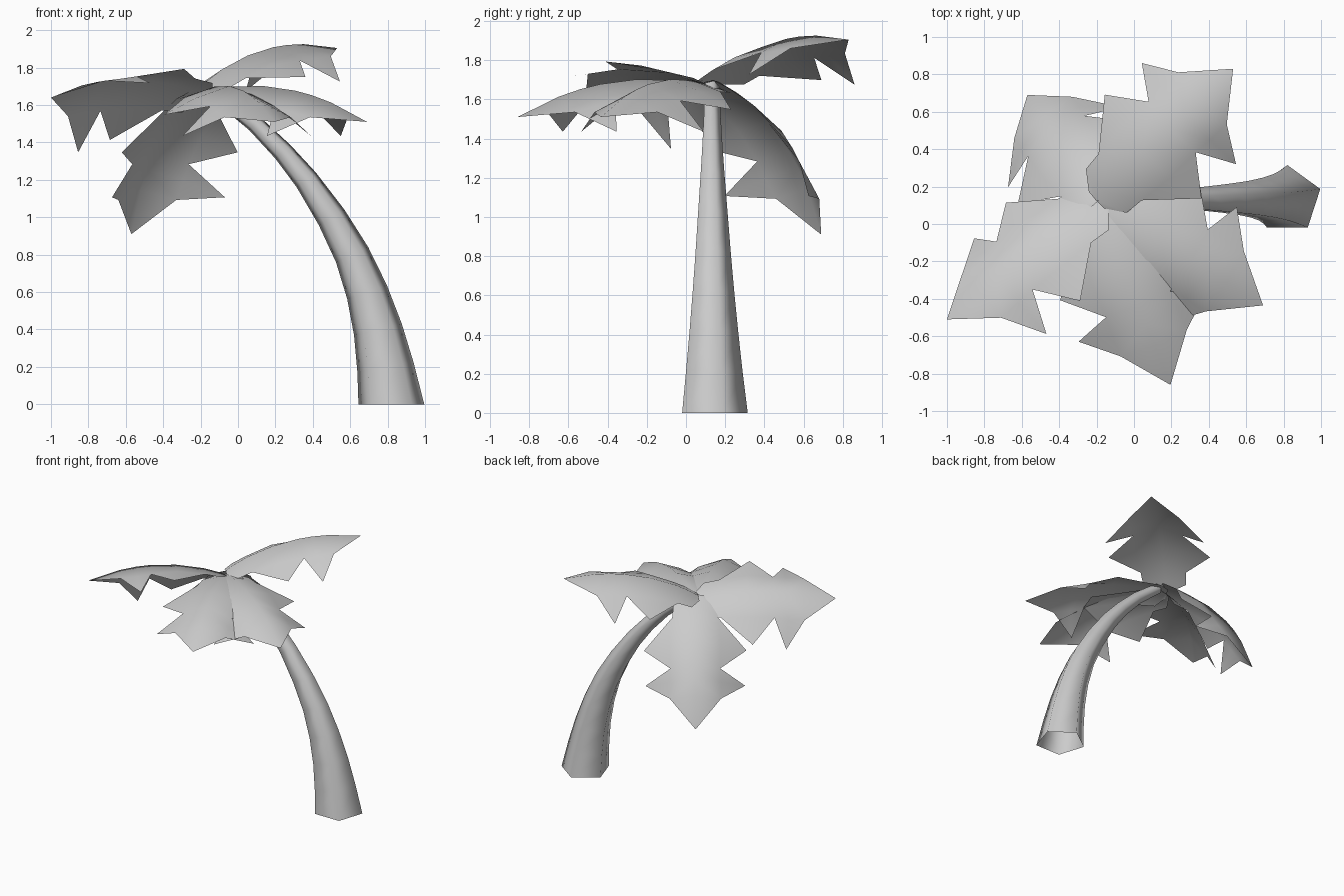
import bpy, bmesh
from math import sin, cos, radians
from mathutils import Vector

if "Cube" in bpy.data.objects:
    bpy.data.objects.remove(bpy.data.objects["Cube"])


def add_mesh(name, bm, angle):
    bmesh.ops.recalc_face_normals(bm, faces=bm.faces)
    me = bpy.data.meshes.new(name)
    bm.to_mesh(me)
    bm.free()
    ob = bpy.data.objects.new(name, me)
    bpy.context.collection.objects.link(ob)
    bpy.ops.object.select_all(action='DESELECT')
    ob.select_set(True)
    bpy.context.view_layer.objects.active = ob
    bpy.ops.object.shade_smooth_by_angle(angle=radians(angle))
    return ob


# Trunk: tapering five-sided open tube swept along a leaning curve (x, z, radius)
path = [(.82, 0, .185), (.788, .2, .16), (.748, .4, .138), (.69, .6, .118),
        (.61, .8, .1), (.50, 1.0, .084), (.365, 1.2, .068),
        (.24, 1.35, .057), (.09, 1.5, .048), (-.12, 1.665, .04)]
bm = bmesh.new()
rings = []
for i, (x, z, r) in enumerate(path):
    a, b = path[max(i - 1, 0)], path[min(i + 1, len(path) - 1)]
    t = Vector((b[0] - a[0], 0, b[1] - a[1])).normalized()
    if i == 0:
        t = Vector((0, 0, 1))
    side = Vector((t.z, 0, -t.x))
    ring = []
    for k in range(5):
        ang = radians(90 + 72 * k)
        p = Vector((x, .13, z)) + side * (r * cos(ang)) + Vector((0, r * sin(ang), 0))
        ring.append(bm.verts.new(p))
    rings.append(ring)
for lo, hi in zip(rings, rings[1:]):
    for k in range(5):
        bm.faces.new((lo[k], lo[(k + 1) % 5], hi[(k + 1) % 5], hi[k]))
add_mesh("trunk", bm, 80)

# Leaf profile rows: (distance along, bow height, inner half width, inner drop)
ROWS = [(-.02, -.01, .06, .01), (.05, .02, .16, .05), (.16, .055, .17, .06),
        (.36, .09, .19, .065), (.55, .096, .185, .085), (.65, .088, .19, .09),
        (.77, .068, .19, .08)]
# Pointed lobes: (distance along, height, half width, inner rows it spans)
LOBES = [(.39, -.06, .38, (2, 3, 4)), (.636, -.135, .37, (4, 5, 6))]


def leaf(name, base, tip, roll=0, bow=1):
    base, tip = Vector(base), Vector(tip)
    length = (tip - base).length
    u = (tip - base).normalized()
    s0 = u.cross(Vector((0, 0, 1))).normalized()
    n0 = s0.cross(u)
    c, s = cos(radians(roll)), sin(radians(roll))
    side, up = s0 * c - n0 * s, n0 * c + s0 * s

    bm = bmesh.new()

    def vert(d, w, h):
        return bm.verts.new(base + u * (d * length) + side * w + up * h)

    mid = [vert(d, 0, h * bow) for d, h, w, dr in ROWS]
    end = bm.verts.new(tip)
    for sg in (1, -1):
        inner = [vert(d, sg * w, h * bow - dr) for d, h, w, dr in ROWS]
        for i in range(len(ROWS) - 1):
            bm.faces.new((mid[i], mid[i + 1], inner[i + 1], inner[i]))
        bm.faces.new((mid[-1], end, inner[-1]))
        for d, h, w, (a, b, e) in LOBES:
            v = vert(d, sg * w, h)
            bm.faces.new((inner[a], inner[b], v))
            bm.faces.new((inner[b], inner[e], v))
    add_mesh(name, bm, 80)


# Five leaves around the crown
leaf("leaf_back_right", (-.19, .14, 1.705), (.53, .83, 1.905), roll=-4)
leaf("leaf_back_left", (-.19, .155, 1.69), (-.57, .69, .91), bow=1.25)
leaf("leaf_left", (-.19, .12, 1.665), (-1.0, -.51, 1.64), roll=30)
leaf("leaf_front", (-.19, .10, 1.67), (.195, -.86, 1.51))
leaf("leaf_right", (-.19, .12, 1.67), (.69, -.435, 1.51))
